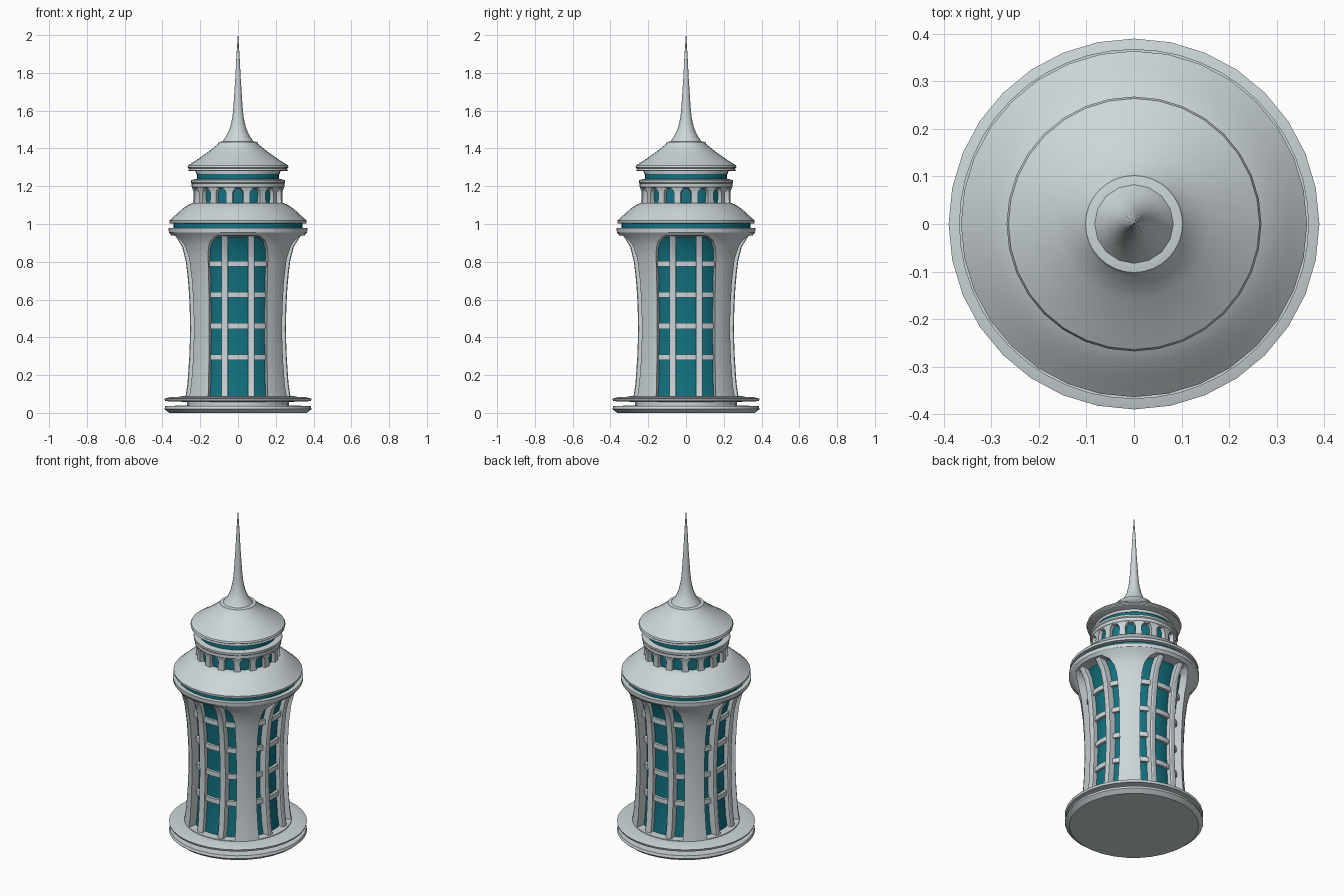
import bpy, bmesh, math

if "Cube" in bpy.data.objects:
    bpy.data.objects.remove(bpy.data.objects["Cube"])

def material(name, rgb):
    m = bpy.data.materials.new(name)
    m.diffuse_color = (*rgb, 1)
    m.use_nodes = True
    m.node_tree.nodes["Principled BSDF"].inputs["Base Color"].default_value = m.diffuse_color
    return m

PALE = material("pale stone", (0.61, 0.67, 0.69))
TEAL = material("teal glass", (0.006, 0.17, 0.22))

def finish(bm, name, mat, angle=32):
    bmesh.ops.remove_doubles(bm, verts=bm.verts, dist=1e-5)
    bmesh.ops.recalc_face_normals(bm, faces=bm.faces)
    me = bpy.data.meshes.new(name)
    bm.to_mesh(me)
    bm.free()
    me.materials.append(mat)
    ob = bpy.data.objects.new(name, me)
    bpy.context.collection.objects.link(ob)
    smooth(ob, angle)
    return ob

def smooth(ob, angle=32):
    bpy.ops.object.select_all(action='DESELECT')
    ob.select_set(True)
    bpy.context.view_layer.objects.active = ob
    bpy.ops.object.shade_smooth_by_angle(angle=math.radians(angle))

def lathe(name, prof, mat, seg=32, closed=False):
    """Revolve (radius, z) points about z; closed joins the last point to the first."""
    bm = bmesh.new()
    if not closed:
        prof = [(0, prof[0][1])] + prof + [(0, prof[-1][1])]
    rings = [[bm.verts.new((r * math.cos(2 * math.pi * i / seg), r * math.sin(2 * math.pi * i / seg), z))
              for i in range(seg)] for r, z in prof]
    n = len(rings)
    for k in range(n if closed else n - 1):
        a, b = rings[k], rings[(k + 1) % n]
        for i in range(seg):
            j = (i + 1) % seg
            bm.faces.new((a[i], a[j], b[j], b[i]))
    bmesh.ops.remove_doubles(bm, verts=bm.verts, dist=1e-5)
    return finish(bm, name, mat)

def loft(bm, sections):
    """Skin a list of equal-length point loops and cap both ends."""
    loops = [[bm.verts.new(p) for p in s] for s in sections]
    n = len(loops[0])
    for a, b in zip(loops, loops[1:]):
        for i in range(n):
            j = (i + 1) % n
            bm.faces.new((a[i], a[j], b[j], b[i]))
    bm.faces.new(loops[0])
    bm.faces.new(loops[-1])

def turn(p, a):
    c, s = math.cos(a), math.sin(a)
    return (p[0] * c - p[1] * s, p[0] * s + p[1] * c, p[2])

# Outer curve of the flared body
BODY = [(0.305, 0.07), (0.293, 0.15), (0.284, 0.28), (0.279, 0.42), (0.281, 0.56), (0.289, 0.70),
        (0.302, 0.81), (0.322, 0.89), (0.345, 0.93), (0.366, 0.955), (0.368, 0.978)]

def body_radius(z):
    for (r0, z0), (r1, z1) in zip(BODY, BODY[1:]):
        if z <= z1:
            return r0 + (r1 - r0) * (z - z0) / (z1 - z0)
    return BODY[-1][0]

# Stepped base
lathe("base", [(0.365, 0), (0.39, 0.02), (0.385, 0.036), (0.27, 0.04), (0.27, 0.058),
               (0.385, 0.062), (0.39, 0.075), (0.36, 0.083), (0.30, 0.086)], PALE)

# Body shell with four splayed arched openings
shell = lathe("body_piers", BODY + [(r - 0.075, z) for r, z in reversed(BODY)], PALE, 48, True)
bm = bmesh.new()
for q in range(4):
    secs = []
    for y, w, top in ((-0.12, 0.128, 0.915), (-0.45, 0.20, 0.95)):
        half = [(w, 0.09), (w, top - 0.10), (w * 0.96, top - 0.055), (w * 0.85, top - 0.02), (w * 0.65, top)]
        pts = half + [(-x, z) for x, z in reversed(half)]
        secs.append([turn((x, y, z), q * math.pi / 2) for x, z in pts])
    loft(bm, secs)
cutter = finish(bm, "opening_cutter", PALE)
mod = shell.modifiers.new("openings", 'BOOLEAN')
mod.operation, mod.solver, mod.object = 'DIFFERENCE', 'EXACT', cutter
bpy.context.view_layer.objects.active = shell
bpy.ops.object.modifier_apply(modifier=mod.name)
bpy.data.objects.remove(cutter)
smooth(shell)

# Glass core behind the openings
lathe("window_glass", [(r - 0.05, z) for r, z in BODY if z < 0.95], TEAL, 48)

# Vertical mullions following the body curve
bm = bmesh.new()
zs = [0.08 + 0.87 * i / 12 for i in range(13)]
for q in range(4):
    for cx in (-0.07, 0.07):
        secs = []
        for z in zs:
            out = body_radius(z) - 0.016
            yo = -math.sqrt(out * out - cx * cx)
            secs.append([turn((cx + dx, yo + dy, z), q * math.pi / 2)
                         for dx, dy in ((-0.018, 0.05), (-0.018, 0.004), (-0.012, 0),
                                        (0.012, 0), (0.018, 0.004), (0.018, 0.05))])
        loft(bm, secs)
finish(bm, "mullions", PALE)

# Horizontal window bars
for i, z in enumerate((0.295, 0.46, 0.625, 0.79)):
    r = body_radius(z) - 0.034
    lathe(f"window_bar_{i + 1}", [(r, z - 0.015), (r, z + 0.015), (r - 0.03, z + 0.015), (r - 0.03, z - 0.015)],
          PALE, 48, True)

# Glass band and lower roof
lathe("lower_glass_band", [(0.342, 0.965), (0.342, 1.01)], TEAL)
lathe("lower_roof", [(0.33, 1.0), (0.362, 1.004), (0.364, 1.018), (0.33, 1.048), (0.295, 1.08),
                     (0.265, 1.10), (0.24, 1.112)], PALE)

# Lantern gallery: glass drum, pillars with arched heads, ring above
lathe("gallery_glass", [(0.216, 1.10), (0.216, 1.21)], TEAL)
bm = bmesh.new()
for i in range(16):
    secs = []
    for z, w, ro in ((1.10, 0.019, 0.238), (1.165, 0.017, 0.236), (1.18, 0.024, 0.238), (1.193, 0.040, 0.242)):
        secs.append([turn(p, (i + 0.5) * math.pi / 8)
                     for p in ((-w, -0.205, z), (-w, -ro, z), (w, -ro, z), (w, -0.205, z))])
    loft(bm, secs)
finish(bm, "gallery_pillars", PALE)
lathe("gallery_ring", [(0.235, 1.188), (0.245, 1.196), (0.245, 1.215), (0.25, 1.22),
                       (0.25, 1.232), (0.225, 1.238)], PALE)
lathe("upper_glass_band", [(0.218, 1.23), (0.218, 1.285)], TEAL)
lathe("upper_band_trim", [(0.222, 1.265), (0.225, 1.285)], PALE)

# Upper roof with eave, collar and spire
lathe("upper_roof", [(0.255, 1.28), (0.264, 1.284), (0.26, 1.294), (0.268, 1.30), (0.264, 1.31),
                     (0.22, 1.338), (0.16, 1.38), (0.108, 1.422), (0.102, 1.434), (0.085, 1.437)], PALE)
lathe("spire", [(0.088, 1.43), (0.062, 1.465), (0.042, 1.51), (0.031, 1.56), (0.026, 1.60), (0.023, 1.64),
                (0.015, 1.76), (0.009, 1.88), (0.001, 2.0)], PALE, 16)
